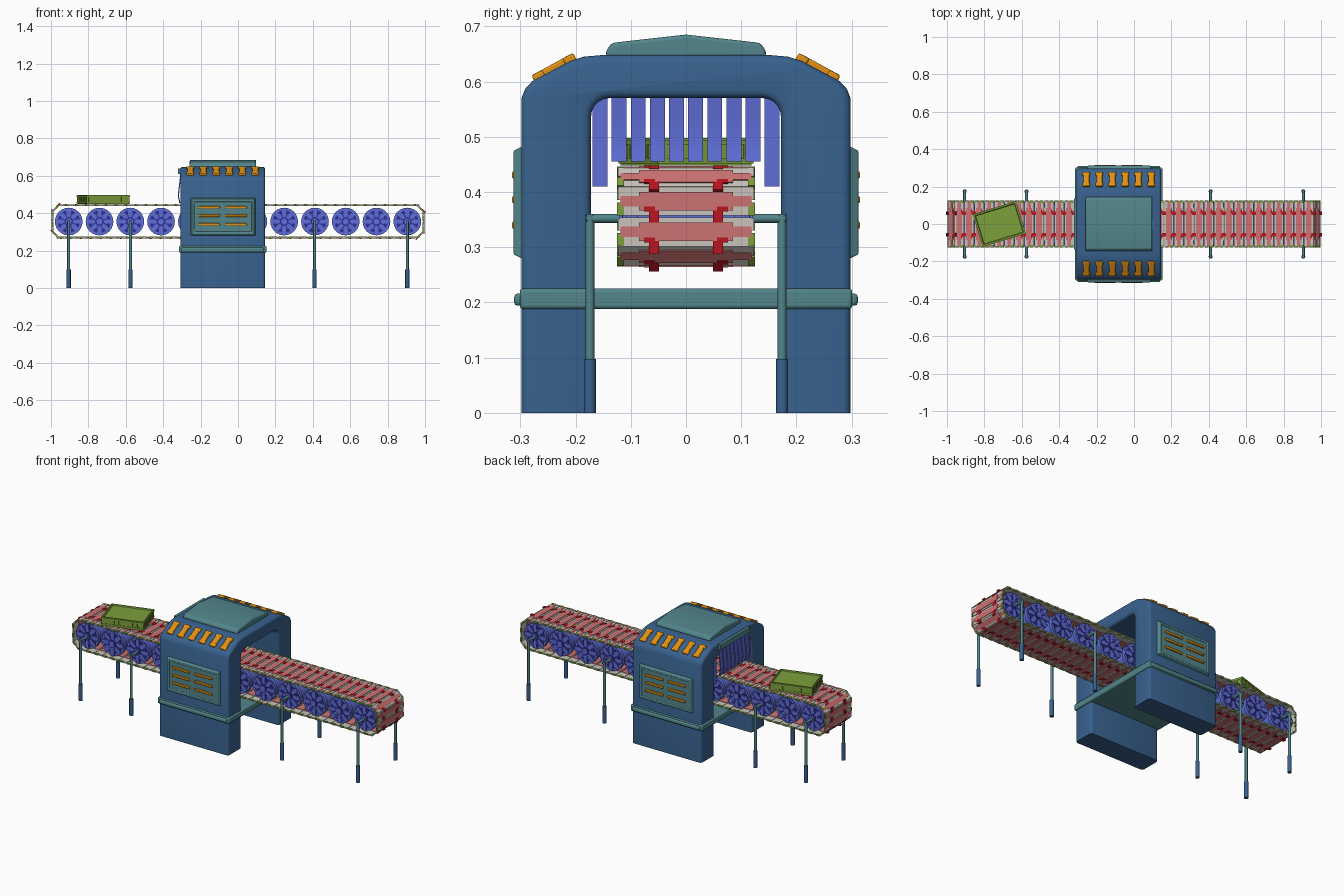
import bpy, bmesh, math
from mathutils import Matrix, Vector

if "Cube" in bpy.data.objects:
    bpy.data.objects.remove(bpy.data.objects["Cube"])

COL = {"navy": (0.04, 0.12, 0.27), "teal": (0.085, 0.24, 0.26), "orange": (0.75, 0.28, 0.006),
       "violet_blue": (0.115, 0.156, 0.68), "indigo": (0.03, 0.026, 0.30), "pink": (0.61, 0.17, 0.17),
       "light_grey": (0.58, 0.55, 0.50), "red": (0.50, 0.007, 0.013), "green": (0.2, 0.35, 0.045)}
MAT = {}
for n, c in COL.items():
    MAT[n] = bpy.data.materials.new(n)
    MAT[n].diffuse_color = (*c, 1)


class Part:
    """Collects primitives into one mesh with one material slot per colour."""
    def __init__(self):
        self.bm, self.cols = bmesh.new(), []

    def paint(self, verts, col):
        if col not in self.cols:
            self.cols.append(col)
        i = self.cols.index(col)
        for f in {f for v in verts for f in v.link_faces}:
            f.material_index = i

    def box(self, size, loc, col, frame=Matrix()):
        m = frame @ Matrix.Translation(loc) @ Matrix.Diagonal((*size, 1))
        vs = bmesh.ops.create_cube(self.bm, size=1, matrix=m)["verts"]
        self.paint(vs, col)
        return vs

    def cyl(self, r, p, q, col, seg=16):
        p, q = Vector(p), Vector(q)
        d = q - p
        m = Matrix.Translation((p + q) / 2) @ d.to_track_quat('Z', 'Y').to_matrix().to_4x4()
        vs = bmesh.ops.create_cone(self.bm, cap_ends=True, segments=seg, radius1=r, radius2=r,
                                   depth=d.length, matrix=m)["verts"]
        self.paint(vs, col)

    def prism(self, pts, x0, x1, col):
        """Extrude a y-z profile along x."""
        f = self.bm.faces.new([self.bm.verts.new((x0, y, z)) for y, z in pts])
        g = bmesh.ops.extrude_face_region(self.bm, geom=[f])["geom"]
        vs = [v for v in g if isinstance(v, bmesh.types.BMVert)]
        bmesh.ops.translate(self.bm, verts=vs, vec=(x1 - x0, 0, 0))
        bmesh.ops.recalc_face_normals(self.bm, faces=self.bm.faces[:])
        self.paint(self.bm.verts, col)

    def done(self, name, bevel=0, seg=2, smooth=True):
        me = bpy.data.meshes.new(name)
        self.bm.to_mesh(me)
        self.bm.free()
        for c in self.cols:
            me.materials.append(MAT[c])
        ob = bpy.data.objects.new(name, me)
        bpy.context.collection.objects.link(ob)
        if bevel:
            b = ob.modifiers.new("bevel", 'BEVEL')
            b.width, b.segments, b.limit_method = bevel, seg, 'ANGLE'
        if smooth:
            bpy.ops.object.select_all(action='DESELECT')
            ob.select_set(True)
            bpy.context.view_layer.objects.active = ob
            bpy.ops.object.shade_smooth_by_angle(angle=math.radians(35))
        return ob


def mirror_y(pts):
    return pts + [(-y, z) for y, z in reversed(pts) if y > 1e-6]


X0, X1 = -0.308, 0.145          # machine housing extent
XM = (X0 + X1) / 2

# Arched housing with rounded front and back edges
half = [(0.172, 0), (0.298, 0), (0.298, 0.57), (0.291, 0.587), (0.278, 0.601),
        (0.21, 0.637), (0.185, 0.645), (0.15, 0.648)]
inner = [(0.172 - 0.034 * (1 - math.cos(a)), 0.536 + 0.034 * math.sin(a))
         for a in [math.pi / 2 * i / 5 for i in range(6)]]
outline = half + [(-y, z) for y, z in reversed(half)] + [(-y, z) for y, z in inner] + inner[::-1]
p = Part()
p.prism(outline, X0, X1, "navy")
rim = [e for e in p.bm.edges if abs(e.verts[0].co.x - e.verts[1].co.x) < 1e-5
       and max(v.co.z for v in e.verts) > 0.001]
bmesh.ops.bevel(p.bm, geom=rim, offset=0.014, segments=3, profile=0.5, affect='EDGES')
p.done("housing_arch")

# Roof cap
p = Part()
p.prism(mirror_y([(0.145, 0.644), (0.145, 0.656), (0.134, 0.670), (0, 0.685)]), -0.258, 0.097, "teal")
p.done("roof_cap", 0.008)

# Floor plate and side rails between the legs
p = Part()
p.box((0.467, 0.602, 0.037), (XM, 0, 0.2065), "teal")
for s in (-1, 1):
    p.box((0.44, 0.02, 0.022), (XM, s * 0.301, 0.205), "teal")
p.done("floor_plate", 0.006)

for s, side in ((-1, "front"), (1, "back")):
    # Side panel: tapered plate with recessed centre
    p = Part()
    vs = p.box((0.352, 0.02, 0.208), (-0.08, s * 0.302, 0.381), "teal")
    face = max(p.bm.faces, key=lambda f: s * f.calc_center_median().y)
    for v in face.verts:
        v.co.x += 0.010 * (1 if v.co.x < -0.08 else -1)
        v.co.z += 0.010 * (1 if v.co.z < 0.381 else -1)
    bmesh.ops.inset_region(p.bm, faces=[face], thickness=0.016)
    bmesh.ops.inset_region(p.bm, faces=[face], thickness=0.004, depth=-0.006)
    p.done(side + "_side_panel", 0.002)
    # Vent bars on the panel
    p = Part()
    for x in (-0.155, -0.01):
        for z in (0.34, 0.386, 0.431):
            p.box((0.115, 0.012, 0.013), (x, s * 0.309, z), "orange")
    p.done(side + "_panel_vents", 0.003)
    # Warning lights on the sloped shoulder
    p = Part()
    for i in range(6):
        fr = Matrix.Translation((-0.255 + i * 0.0695, s * 0.238, 0.6235)) @ Matrix.Rotation(-s * 0.50, 4, 'X')
        p.box((0.032, 0.086, 0.018), (0, 0, 0), "orange", fr)
        for e in (-1, 1):
            p.box((0.04, 0.022, 0.017), (0, e * 0.032, 0), "orange", fr)
    p.done(side + "_shoulder_lights", 0.004)

# Curtain strips pushed outward at the entrance, with straight outer strips
p = Part()
p.box((0.016, 0.275, 0.03), (X0 - 0.006, 0, 0.625), "teal")
path = [(-0.308, 0.625), (-0.312, 0.58), (-0.318, 0.53), (-0.322, 0.49), (-0.314, 0.455)]
for i in range(8):
    y = -0.121 + i * 0.0346
    loops = []
    for x, z in path:
        loops.append([p.bm.verts.new((x + dx, y + dy, z)) for dx, dy in
                      ((0, -0.0135), (0.006, -0.0135), (0.006, 0.0135), (0, 0.0135))])
    for a, b in zip(loops, loops[1:]):
        for k in range(4):
            p.bm.faces.new((a[k], a[(k + 1) % 4], b[(k + 1) % 4], b[k]))
    p.bm.faces.new(loops[0])
    p.bm.faces.new(loops[-1])
    p.paint([v for l in loops for v in l], "violet_blue")
for s in (-1, 1):
    p.box((0.006, 0.027, 0.18), (-0.296, s * 0.1555, 0.50), "violet_blue")
bmesh.ops.recalc_face_normals(p.bm, faces=p.bm.faces[:])
p.done("entrance_curtain")

# Rollers: one mesh with spoked ends, reused twelve times
p = Part()
p.cyl(0.066, (0, -0.1, 0), (0, 0.1, 0), "violet_blue", 24)
for s in (-1, 1):
    p.cyl(0.074, (0, s * 0.088, 0), (0, s * 0.108, 0), "violet_blue", 24)
    p.cyl(0.060, (0, s * 0.105, 0), (0, s * 0.111, 0), "indigo", 24)
    p.cyl(0.042, (0, s * 0.105, 0), (0, s * 0.114, 0), "violet_blue", 20)
    p.cyl(0.024, (0, s * 0.105, 0), (0, s * 0.116, 0), "indigo", 16)
    p.cyl(0.016, (0, s * 0.105, 0), (0, s * 0.121, 0), "violet_blue", 12)
    for i in range(8):
        fr = Matrix.Rotation(i * math.pi / 4, 4, 'Y')
        p.box((0.032, 0.012, 0.022), (0.055, s * 0.109, 0), "violet_blue", fr)
        fr = Matrix.Rotation((i + 0.5) * math.pi / 4, 4, 'Y')
        p.box((0.014, 0.004, 0.006), (0.033, s * 0.114, 0), "indigo", fr)
first = p.done("roller_1")
for i in range(12):
    ob = first if i == 0 else first.copy()
    if i:
        ob.name = "roller_%d" % (i + 1)
        bpy.context.collection.objects.link(ob)
    ob.location = (-0.905 + i * 1.81 / 11, 0, 0.355)

# Belt: slats laid along a chamfered loop
E, ZB, ZT, C = 0.997, 0.264, 0.447, 0.036
loop = [(-E + C, ZT), (E - C, ZT), (E, ZT - C), (E, ZB + C), (E - C, ZB), (-E + C, ZB), (-E, ZB + C), (-E, ZT - C)]
p = Part()
for k in range(8):
    a, b = Vector(loop[k]), Vector(loop[(k + 1) % 8])
    n = max(1, round((b - a).length / 0.0535))
    t = (b - a).normalized()
    w = (b - a).length / n
    for i in range(n):
        c = a + t * w * (i + 0.5)
        fr = Matrix(((t.x, 0, -t.y, c.x), (0, 1, 0, 0), (t.y, 0, t.x, c.y), (0, 0, 0, 1)))
        p.box((w * 0.94, 0.236, 0.005), (0, 0, -0.0055), "light_grey", fr)
        p.box((w * 0.60, 0.17, 0.006), (0, 0, -0.003), "pink", fr)
        p.box((w * 0.80, 0.15, 0.002), (0, 0, -0.009), "pink", fr)
        for s in (-1, 1):
            p.box((w * 0.34, 0.034, 0.005), (0, s * 0.102, -0.0035), "pink", fr)
            p.box((w * 0.42, 0.012, 0.009), (w * 0.25, s * 0.1185, -0.0055), "green", fr)
            p.box((w * 0.42, 0.010, 0.008), (-w * 0.25, s * 0.1185, -0.006), "light_grey", fr)
            p.box((w * 0.40, 0.018, 0.006), (w * 0.5, s * 0.058, -0.0025), "red", fr)
            p.box((w * 0.16, 0.020, 0.006), (w * 0.26, s * 0.066, -0.002), "red", fr)
p.done("conveyor_belt", smooth=False)

# Support stands: cross axle, posts and feet
for i, x in enumerate((-0.905, -0.575, 0.41, 0.905)):
    p = Part()
    p.cyl(0.008, (x, -0.181, 0.352), (x, 0.181, 0.352), "teal", 12)
    for s in (-1, 1):
        p.cyl(0.008, (x, s * 0.174, 0.08), (x, s * 0.174, 0.36), "teal", 12)
        p.cyl(0.011, (x, s * 0.174, 0), (x, s * 0.174, 0.098), "navy", 12)
    p.done("support_stand_%d" % (i + 1))

# Parcel: ribbed tray-topped box, turned on the belt
p = Part()
p.box((0.236, 0.176, 0.05), (0, 0, 0.025), "green")
top = max(p.bm.faces, key=lambda f: f.calc_center_median().z)
bmesh.ops.inset_region(p.bm, faces=[top], thickness=0.009)
bmesh.ops.inset_region(p.bm, faces=[top], thickness=0.005, depth=-0.006)
for s in (-1, 1):
    for z in (0.008, 0.042):
        p.box((0.242, 0.006, 0.009), (0, s * 0.088, z), "green")
        p.box((0.006, 0.182, 0.009), (s * 0.118, 0, z), "green")
    for i in range(9):
        p.box((0.010, 0.005, 0.03), (-0.104 + i * 0.026, s * 0.088, 0.025), "green")
    for i in range(7):
        p.box((0.005, 0.010, 0.03), (s * 0.118, -0.078 + i * 0.026, 0.025), "green")
ob = p.done("parcel", smooth=False)
ob.location = (-0.72, 0, 0.448)
ob.rotation_euler.z = math.radians(17)

for m in bpy.data.materials:
    if m.users and not m.is_grease_pencil:
        m.use_nodes = True
        m.node_tree.nodes["Principled BSDF"].inputs["Base Color"].default_value = m.diffuse_color
